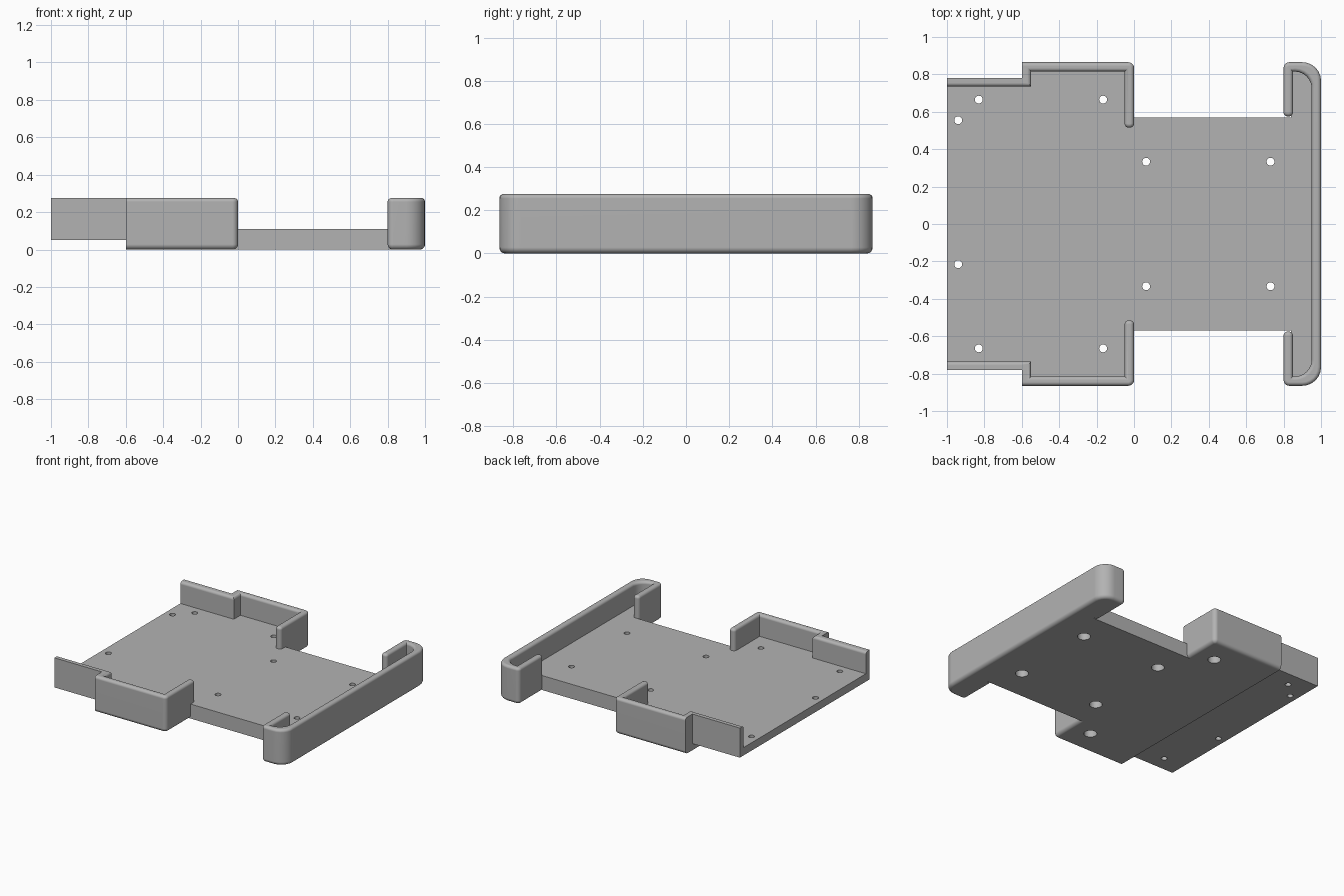
import bpy, bmesh, math
from mathutils import Vector

cube = bpy.data.objects.get("Cube")
if cube:
    bpy.data.objects.remove(cube, do_unlink=True)

grey = bpy.data.materials.new("plain_grey")
grey.use_nodes = True
GREY = (0.45, 0.45, 0.45, 1)
grey.diffuse_color = GREY
grey.node_tree.nodes["Principled BSDF"].inputs["Base Color"].default_value = GREY

FLOOR, TOP, STEP = 0.11, 0.275, 0.05


def rounded(corners, steps=6):
    """Outline from (a, b, radius) corners; every corner is a right angle."""
    pts = []
    for i, (a, b, r) in enumerate(corners):
        p = Vector((a, b))
        if not r:
            pts.append(p)
            continue
        d1 = (Vector(corners[i - 1][:2]) - p).normalized()
        d2 = (Vector(corners[(i + 1) % len(corners)][:2]) - p).normalized()
        c = p + r * (d1 + d2)
        for k in range(steps + 1):
            t = math.pi / 2 * k / steps
            pts.append(c - r * (d2 * math.cos(t) + d1 * math.sin(t)))
    return pts


def prism(name, corners, lo, hi, axis="z", top=None, bottom=None):
    """Extrude an outline; top and bottom are rules picking edges to round."""
    bm = bmesh.new()
    place = (lambda p, h: (p.x, p.y, h)) if axis == "z" else (lambda p, h: (h, p.x, p.y))
    face = bm.faces.new([bm.verts.new(place(p, lo)) for p in rounded(corners)])
    new = bmesh.ops.extrude_face_region(bm, geom=[face])["geom"]
    shift = Vector(place(Vector((0, 0)), hi - lo))
    bmesh.ops.translate(bm, vec=shift, verts=[v for v in new if isinstance(v, bmesh.types.BMVert)])
    bmesh.ops.recalc_face_normals(bm, faces=bm.faces)
    for rule, z, radius in ((top, hi, 0.02), (bottom, lo, 0.028)):
        if rule:
            edges = [e for e in bm.edges if all(abs(v.co.z - z) < 1e-5 for v in e.verts)
                     and rule((e.verts[0].co + e.verts[1].co) / 2)]
            bmesh.ops.bevel(bm, geom=edges, offset=radius, segments=5, profile=0.5,
                            affect="EDGES", clamp_overlap=False)
    bmesh.ops.recalc_face_normals(bm, faces=bm.faces)
    mesh = bpy.data.meshes.new(name)
    bm.to_mesh(mesh)
    bm.free()
    mesh.materials.append(grey)
    ob = bpy.data.objects.new(name, mesh)
    bpy.context.collection.objects.link(ob)
    return ob


def activate(ob):
    bpy.ops.object.select_all(action="DESELECT")
    ob.select_set(True)
    bpy.context.view_layer.objects.active = ob


def drill(ob, places, radius, lo, hi):
    """Cut round holes through a plate."""
    bm = bmesh.new()
    for x, y in places:
        made = bmesh.ops.create_cone(bm, cap_ends=True, segments=24, radius1=radius,
                                     radius2=radius, depth=hi - lo)
        bmesh.ops.translate(bm, vec=(x, y, (lo + hi) / 2), verts=made["verts"])
    mesh = bpy.data.meshes.new("hole_cutter")
    bm.to_mesh(mesh)
    bm.free()
    mesh.materials.append(grey)
    cutter = bpy.data.objects.new("hole_cutter", mesh)
    cutter.hide_render = True
    bpy.context.collection.objects.link(cutter)
    mod = ob.modifiers.new("holes", "BOOLEAN")
    mod.operation, mod.solver, mod.object = "DIFFERENCE", "EXACT", cutter
    activate(ob)
    bpy.ops.object.modifier_apply(modifier=mod.name)
    bpy.data.objects.remove(cutter, do_unlink=True)


def mirrored(half):
    """Complete an outline symmetric about y = 0."""
    return half + [(x, -y, r) for x, y, r in reversed(half)]


# Main floor, reaching under the middle of the walls
floor = prism("floor_plate", mirrored([
    (-0.6, 0.825, 0), (-0.04, 0.825, 0), (-0.04, 0.57, 0),
    (0.84, 0.57, 0), (0.84, 0.825, 0), (0.96, 0.825, 0.065)]), 0, FLOOR)
deep = [(x, s * y) for s in (1, -1) for x, y in ((0.065, 0.333), (0.73, 0.333), (-0.165, 0.665))]
drill(floor, deep, 0.021, -0.1, 0.2)
drill(floor, deep, 0.045, -0.1, 0.06)

# Raised tail: a channel with a rail on each side
tail = prism("tail_channel", [
    (-0.78, STEP, 0), (0.78, STEP, 0), (0.78, TOP, 0), (0.735, TOP, 0.02),
    (0.735, FLOOR, 0), (-0.735, FLOOR, 0), (-0.735, TOP, 0.02), (-0.78, TOP, 0)],
    -1, -0.6, axis="x")
drill(tail, [(-0.83, 0.665), (-0.83, -0.665), (-0.94, 0.555), (-0.94, -0.215)], 0.021, -0.1, 0.2)

# Corner walls on both sides
parts = [floor, tail]
for side, s in (("left", 1), ("right", -1)):
    outline = [(-0.6, 0.865, 0), (0, 0.865, 0.03), (0, 0.515, 0.022), (-0.05, 0.515, 0.022),
               (-0.05, 0.815, 0), (-0.55, 0.815, 0), (-0.55, 0.735, 0), (-0.6, 0.735, 0)]
    name = "back_corner_wall" if s > 0 else "front_corner_wall"
    parts.append(prism(name, [(x, s * y, r) for x, y, r in outline], 0, TOP,
                       top=lambda m: m.x > -0.59,
                       bottom=lambda m: abs(m.y) > 0.83 or m.x > -0.015))

# Wrapping end wall with short returns
parts.append(prism("end_wall", mirrored([
    (0.85, 0.575, 0.022), (0.8, 0.575, 0.022), (0.8, 0.865, 0.03), (1, 0.865, 0.1)])
    + [(0.85, -0.815, 0), (0.95, -0.815, 0.09), (0.95, 0.815, 0.09), (0.85, 0.815, 0)],
    0, TOP, top=lambda m: True,
    bottom=lambda m: m.x > 0.96 or abs(m.y) > 0.83 or m.x < 0.815))

# Smooth rounded edges, keeping flat faces flat
for ob in parts:
    activate(ob)
    bpy.ops.object.shade_smooth_by_angle(angle=math.radians(35))
    mod = ob.modifiers.new("even_normals", "WEIGHTED_NORMAL")
    mod.keep_sharp = True
